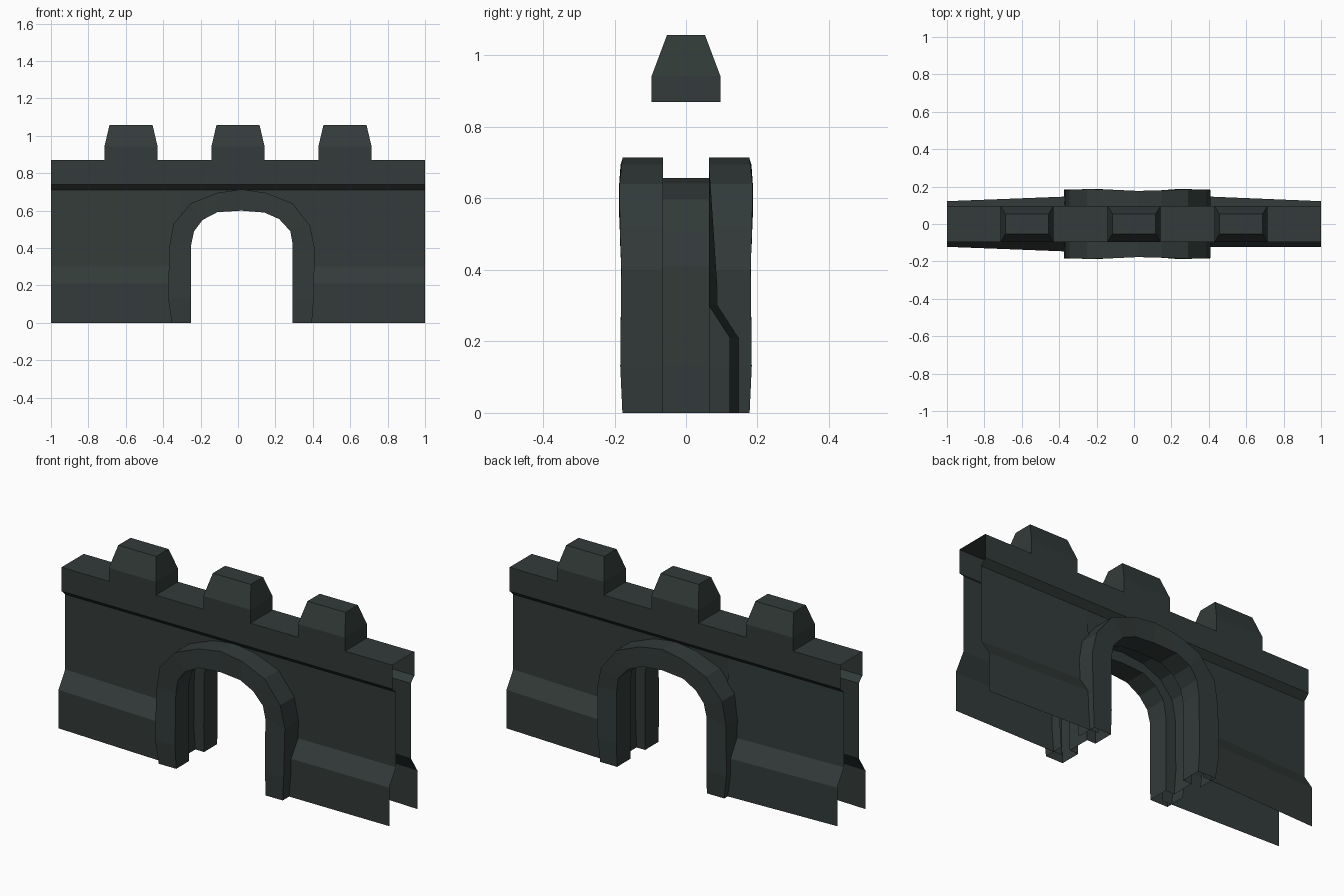
import bpy
from mathutils import Vector

if "Cube" in bpy.data.objects:
    bpy.data.objects.remove(bpy.data.objects["Cube"])

stone = bpy.data.materials.new("dark slate stone")
stone.diffuse_color = (0.032, 0.043, 0.041, 1)
stone.use_nodes = True
stone.node_tree.nodes["Principled BSDF"].inputs["Base Color"].default_value = stone.diffuse_color


def build(name, strips):
    """Each strip: (row_a, row_b, out) - quads between rows, facing along out(center)."""
    verts, faces = [], []
    for a, b, out in strips:
        for i in range(len(a) - 1):
            q = [Vector(p) for p in (a[i], a[i + 1], b[i + 1], b[i])]
            n = (q[2] - q[0]).cross(q[3] - q[1])
            mid = sum(q, Vector()) / 4
            if n.dot(Vector(out(mid))) < 0:
                q.reverse()
            faces.append(range(len(verts), len(verts) + 4))
            verts += q
    me = bpy.data.meshes.new(name)
    me.from_pydata(verts, [], [list(f) for f in faces])
    me.materials.append(stone)
    ob = bpy.data.objects.new(name, me)
    bpy.context.collection.objects.link(ob)
    bpy.context.view_layer.objects.active = ob
    ob.select_set(True)
    bpy.ops.object.mode_set(mode='EDIT')
    bpy.ops.mesh.select_all(action='SELECT')
    bpy.ops.mesh.remove_doubles(threshold=0.0005)
    bpy.ops.object.mode_set(mode='OBJECT')
    ob.select_set(False)
    return ob


# arch outlines in x, z
outer = [(-.355, 0), (-.373, .13), (-.368, .4), (-.345, .53), (-.25, .64), (-.11, .695),
         (.02, .714), (.15, .695), (.29, .64), (.385, .52), (.41, .4), (.405, .13), (.395, 0)]
inner = [(-.25, 0), (-.252, .13), (-.25, .42), (-.235, .49), (-.19, .55), (-.11, .592),
         (.02, .6), (.14, .59), (.22, .555), (.28, .49), (.292, .42), (.292, .13), (.292, 0)]
middle = [((a[0] + b[0]) / 2, (a[1] + b[1]) / 2) for a, b in zip(outer, inner)]
bulge = [.177, .184, .180, .183, .187, .183, .177, .180, .186, .185, .181, .184, .178]
WALL_Y = .064
TOP_Z = .71


def at(line, y):
    return [(x, y, z) for x, z in line]


def away(m):
    return (m.x - .02, 0, m.z - .3)


def toward(m):
    return (.02 - m.x, 0, .3 - m.z)


for side, label in ((-1, "front"), (1, "back")):
    def facing(m, s=side):
        return (0, s, 0)

    def inward(m, s=side):
        return (0, -s, 0)

    # raised arch surround
    f_out = [(x, side * d, z) for (x, z), d in zip(outer, bulge)]
    f_in = [(x, side * d, z) for (x, z), d in zip(inner, bulge)]
    b = side * WALL_Y
    build(label + "_arch_surround", [
        (f_out, f_in, facing),
        (f_out, at(outer, b), away),
        (f_in, at(inner, b), toward),
        (at(inner, b), at(middle, b), inward)])

    # wall panels with a thicker foot, plus the fill above the arch
    strips = []
    for end, x_in in ((-1, middle[0][0]), (1, middle[-1][0])):
        swell = 0 if (side, end) == (-1, 1) else .027

        def column(x, extra):
            prof = [(.122 + extra, 0), (.122 + extra, .21),
                    (WALL_Y + extra, .30), (WALL_Y, TOP_Z)]
            return [(x, side * y, z) for y, z in prof]
        strips.append((column(end, 0), column(x_in, swell), facing))
    crown = middle[2:-2]
    strips.append((at(crown, b), at([(x, TOP_Z) for x, z in crown], b), facing))
    build(label + "_wall", strips)

# passage lining between the two surrounds
build("passage_lining", [(at(middle, -WALL_Y), at(middle, WALL_Y), toward)])

# parapet: overhanging open-ended channel
section = [(-WALL_Y, TOP_Z), (-.096, .74), (-.096, .87), (.096, .87), (.096, .74), (WALL_Y, TOP_Z)]
build("parapet", [([(-1, y, z) for y, z in section], [(1, y, z) for y, z in section],
                   lambda m: (0, m.y, m.z - .78))])

# merlons with tapered caps
for i, cx in enumerate((-.572, 0, .572)):
    def ring(hx, hy, z):
        return [(cx + sx * hx, sy * hy, z)
                for sx, sy in ((-1, -1), (1, -1), (1, 1), (-1, 1), (-1, -1))]
    base, neck, cap = ring(.142, .096, .87), ring(.142, .096, .943), ring(.115, .053, 1.058)

    def outward(m):
        return (m.x - cx, m.y, 0)
    build("merlon_%d" % (i + 1), [
        (base, neck, outward), (neck, cap, outward),
        (cap[:2], [cap[3], cap[2]], lambda m: (0, 0, 1))])
